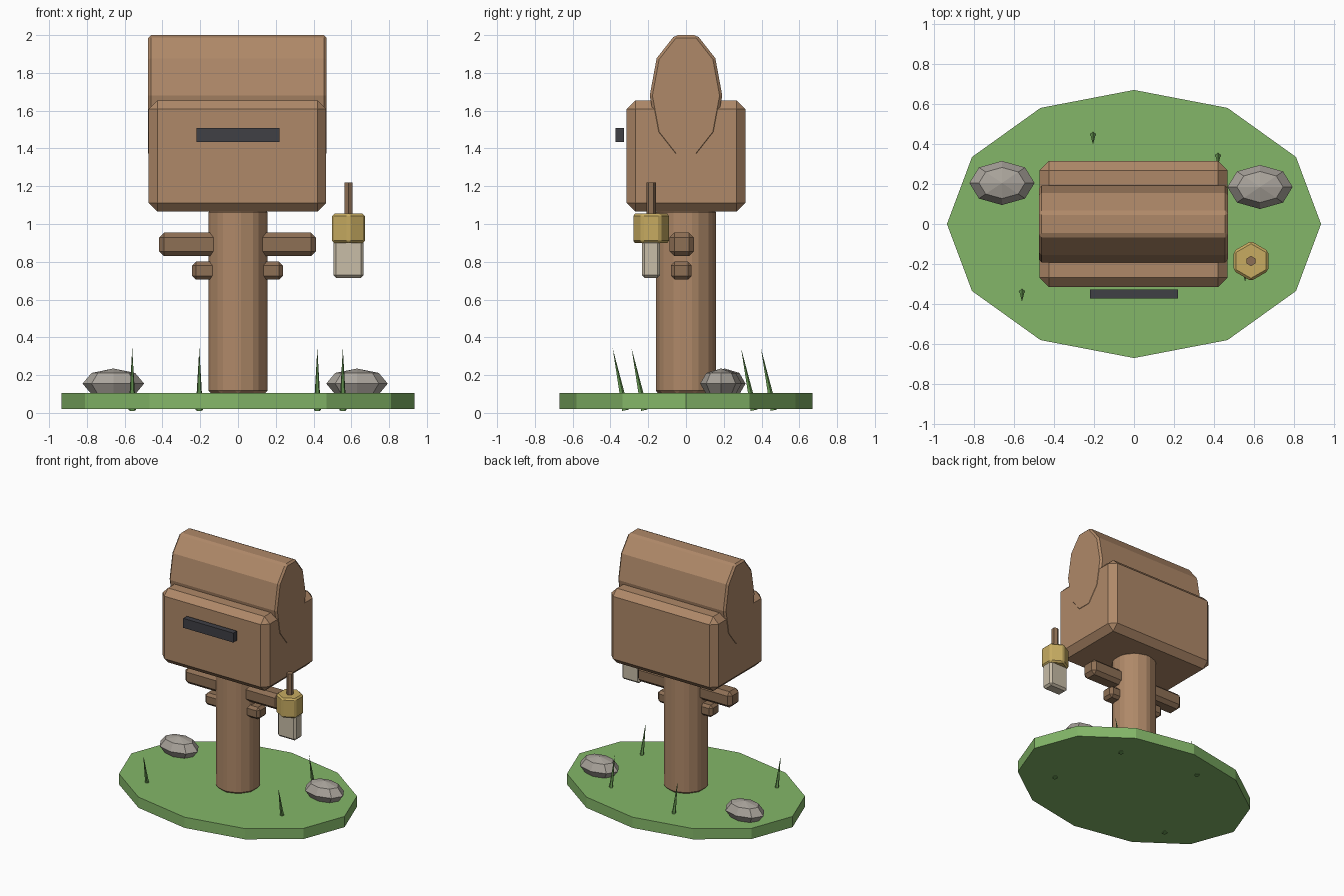
import bpy
from math import pi

cube = bpy.data.objects.get("Cube")
if cube:
    bpy.data.objects.remove(cube, do_unlink=True)


def material(name, colour):
    mat = bpy.data.materials.new(name)
    mat.use_nodes = True
    mat.diffuse_color = (*colour, 1)
    mat.node_tree.nodes["Principled BSDF"].inputs["Base Color"].default_value = (*colour, 1)
    return mat


WOOD = material("warm wood", (0.43, 0.25, 0.14))
DARK_WOOD = material("dark wood", (0.27, 0.16, 0.09))
GRASS = material("grass green", (0.23, 0.47, 0.14))
BLADE = material("blade green", (0.13, 0.30, 0.08))
BRASS = material("brass", (0.57, 0.41, 0.12))
PALE = material("pale stone", (0.58, 0.51, 0.39))
ROCK = material("rock grey", (0.40, 0.37, 0.33))
IRON = material("dark iron", (0.05, 0.05, 0.06))


def finish(name, mat, bevel=0):
    """Name and colour the active object, then soften its edges."""
    obj = bpy.context.object
    obj.name = name
    obj.data.materials.append(mat)
    bpy.ops.object.transform_apply(location=False, rotation=True, scale=True)
    if bevel:
        mod = obj.modifiers.new("Soft edges", "BEVEL")
        mod.width = bevel
        mod.segments = 1
        mod.limit_method = "ANGLE"
    return obj


def box(name, mat, centre, size, bevel=0):
    bpy.ops.mesh.primitive_cube_add(size=1, location=centre)
    bpy.context.object.scale = size
    return finish(name, mat, bevel)


def cylinder(name, mat, sides, centre, scale, bevel=0, rotation=(0, 0, 0)):
    """Scale holds the two local radii and the length."""
    bpy.ops.mesh.primitive_cylinder_add(vertices=sides, radius=1, depth=1,
                                        location=centre, rotation=rotation)
    bpy.context.object.scale = scale
    return finish(name, mat, bevel)


# Ground and post
cylinder("grass_base", GRASS, 12, (0, 0, 0.062), (0.935, 0.67, 0.085))
cylinder("post", WOOD, 10, (0, 0, 0.59), (0.165, 0.165, 0.98), 0.018)

# Letter box, rounded roof and slot
box("letter_box", WOOD, (-0.003, 0, 1.36), (0.94, 0.63, 0.59), 0.047)
cylinder("roof_barrel", WOOD, 10, (-0.003, 0, 1.68), (0.336, 0.192, 0.945), 0.014,
         (0, pi / 2, 0))
box("letter_slot", IRON, (0, -0.35, 1.472), (0.44, 0.045, 0.075))

# Crossbars through the post
box("upper_crossbar", DARK_WOOD, (-0.003, -0.023, 0.892), (0.83, 0.13, 0.125), 0.026)
box("lower_crossbar", DARK_WOOD, (-0.003, -0.025, 0.753), (0.48, 0.11, 0.095), 0.02)

# Hanging lamp
cylinder("lamp_stem", DARK_WOOD, 6, (0.585, -0.185, 1.13), (0.025, 0.025, 0.18))
cylinder("lamp_cap", BRASS, 6, (0.585, -0.185, 0.977), (0.1, 0.1, 0.155), 0.012)
box("lamp_body", PALE, (0.585, -0.185, 0.815), (0.16, 0.097, 0.2), 0.015)

# Rocks
for name, x, y in (("left_rock", 0.63, 0.185), ("right_rock", -0.66, 0.205)):
    bpy.ops.mesh.primitive_uv_sphere_add(segments=8, ring_count=4, radius=1,
                                         location=(x, y, 0.155))
    bpy.context.object.scale = (0.163, 0.11, 0.08)
    finish(name, ROCK)

# Grass blades, all leaning forward
for i, (x, y) in enumerate(((-0.56, -0.355), (-0.205, 0.43), (0.42, 0.325), (0.555, -0.255))):
    bpy.ops.mesh.primitive_cone_add(vertices=5, radius1=0.02, radius2=0, depth=0.335,
                                    location=(x, y, 0.178), rotation=(0.2, 0, 0))
    finish(f"grass_blade_{i + 1}", BLADE)
